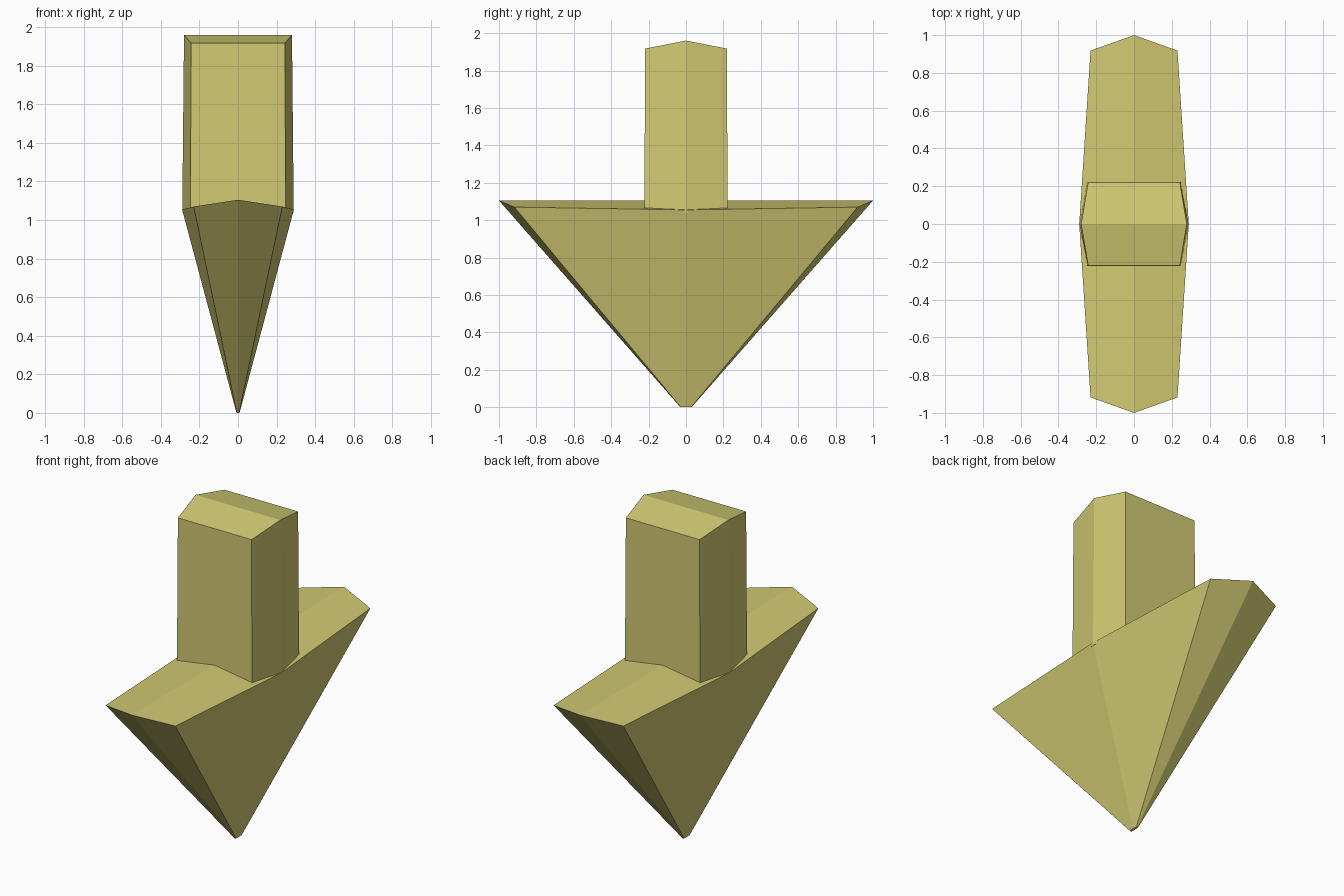
import bpy
import bmesh

cube = bpy.data.objects.get("Cube")
if cube:
    bpy.data.objects.remove(cube, do_unlink=True)

# Single flat colour
mat = bpy.data.materials.new("pale olive yellow")
mat.use_nodes = True
colour = (0.64, 0.59, 0.17, 1)
mat.diffuse_color = colour
bsdf = mat.node_tree.nodes["Principled BSDF"]
bsdf.inputs["Base Color"].default_value = colour
bsdf.inputs["Roughness"].default_value = 0.8


def hexagon(end, corner, side):
    """Six-sided ring mirrored in x and y, from (y, z), (x, y, z) and (x, z)."""
    (ey, ez), (cx, cy, cz), (sx, sz) = end, corner, side
    return [(0, -ey, ez), (cx, -cy, cz), (sx, 0, sz),
            (cx, cy, cz), (0, ey, ez), (-cx, cy, cz),
            (-sx, 0, sz), (-cx, -cy, cz)]


def gabled_prism(name, bottom, top, ridge):
    """Loft two rings, close the base, and fold the roof along a ridge."""
    bm = bmesh.new()
    low = [bm.verts.new(p) for p in bottom]
    high = [bm.verts.new(p) for p in top]
    n = len(low)
    for i in range(n):
        j = (i + 1) % n
        bm.faces.new((low[i], low[j], high[j], high[i]))
    bm.faces.new(low[::-1])
    a, b = ridge
    bm.faces.new(high[a:b + 1])
    bm.faces.new(high[b:] + high[:a + 1])
    bmesh.ops.recalc_face_normals(bm, faces=bm.faces[:])
    mesh = bpy.data.meshes.new(name)
    bm.to_mesh(mesh)
    bm.free()
    mesh.materials.append(mat)
    obj = bpy.data.objects.new(name, mesh)
    bpy.context.collection.objects.link(obj)
    return obj


# Downward-pointing head, ridge running front to back
gabled_prism("arrow_head",
             hexagon((0.03, 0), (0.006, 0.027, 0), (0.008, 0)),
             hexagon((1.0, 1.105), (0.23, 0.918, 1.07), (0.29, 1.055)),
             (0, 4))

# Upright shaft, ridge running side to side
gabled_prism("arrow_shaft",
             hexagon((0.222, 1.04), (0.247, 0.222, 1.04), (0.289, 1.04)),
             hexagon((0.219, 1.917), (0.243, 0.219, 1.917), (0.28, 1.96)),
             (2, 6))
